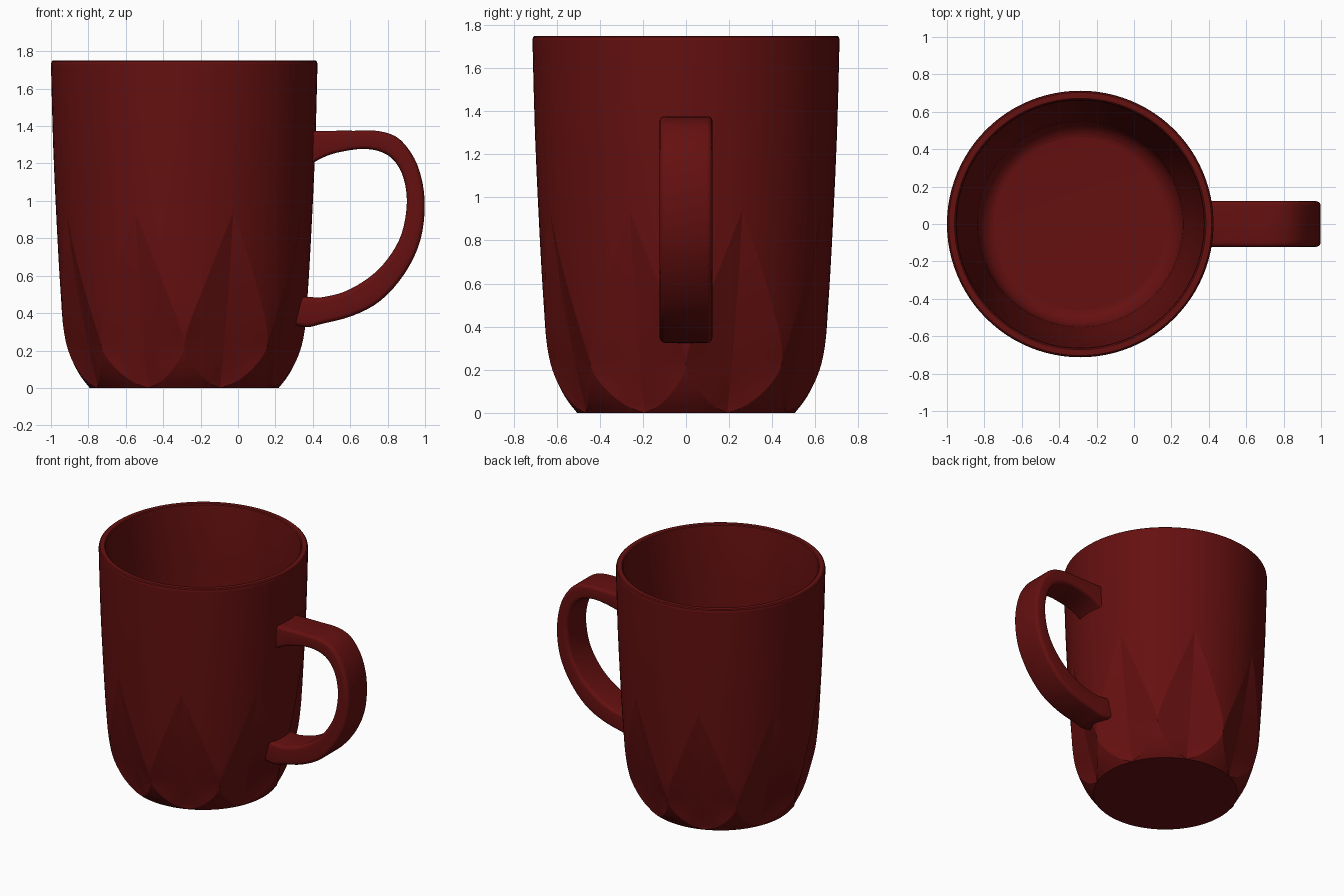
import bpy, bmesh, math
from mathutils import Vector

if "Cube" in bpy.data.objects:
    bpy.data.objects.remove(bpy.data.objects["Cube"])

CX, PETALS, N_IN, N_OUT = -0.2875, 8, 5, 6
OUTER = [(0, .505), (.05, .545), (.1, .576), (.2, .62), (.3, .643), (.5, .66),
         (.94, .685), (1.3, .701), (1.73, .7125)]
CREASE = [(0, .505), (.03, .508), (.22, .555), (.6, .632), (.94, .685)]
WIDTH = [(0, 0), (.02, .28), (.05, .5), (.1, .73), (.15, .89), (.2, .985), (.23, 1),
         (.27, .975), (.35, .88), (.55, .582), (.94, 0)]


def curve(table, x):
    """Smooth (Hermite) lookup through a list of (x, y) points."""
    n = len(table)
    slope = [(table[i + 1][1] - table[i][1]) / (table[i + 1][0] - table[i][0]) for i in range(n - 1)]
    tan = [slope[0]] + [(slope[i] + slope[i + 1]) / 2 for i in range(n - 2)] + [slope[-1]]
    i = max(k for k in range(n - 1) if x >= table[k][0] or k == 0)
    h = table[i + 1][0] - table[i][0]
    t = (x - table[i][0]) / h
    return ((2*t**3 - 3*t*t + 1) * table[i][1] + (t**3 - 2*t*t + t) * h * tan[i]
            + (3*t*t - 2*t**3) * table[i + 1][1] + (t**3 - t*t) * h * tan[i + 1])


def loft(bm, rings):
    for a, b in zip(rings, rings[1:]):
        for i in range(len(a)):
            j = (i + 1) % len(a)
            bm.faces.new((a[i], a[j], b[j], b[i]))
    bm.faces.new(rings[0][::-1])
    bm.faces.new(rings[-1])


def finish(bm, name, angle):
    bmesh.ops.remove_doubles(bm, verts=bm.verts, dist=1e-4)
    bmesh.ops.recalc_face_normals(bm, faces=bm.faces)
    me = bpy.data.meshes.new(name)
    bm.to_mesh(me)
    bm.free()
    ob = bpy.data.objects.new(name, me)
    bpy.context.collection.objects.link(ob)
    me.materials.append(red)
    bpy.ops.object.select_all(action='DESELECT')
    ob.select_set(True)
    bpy.context.view_layer.objects.active = ob
    bpy.ops.object.shade_smooth_by_angle(angle=math.radians(angle))


def cup_ring(bm, z, r, crease=None, w=0):
    """One ring of the cup; inside each petal the wall is a V between crease and edge."""
    half, ring = math.pi / PETALS, []
    a = half * w
    edge = Vector((r * math.cos(a), r * math.sin(a)))
    mid = Vector((crease if crease else r, 0))
    side = [mid.lerp(edge, k / N_IN) for k in range(N_IN)]
    for k in range(N_OUT + 1):
        t = a + (half - a) * k / N_OUT
        side.append(Vector((r * math.cos(t), r * math.sin(t))))
    pts = [Vector((p.x, -p.y)) for p in side[:0:-1]] + side[:-1]
    for n in range(PETALS):
        c = half * (2 * n + 1)
        for p in pts:
            ring.append(bm.verts.new((CX + p.x * math.cos(c) - p.y * math.sin(c),
                                      p.x * math.sin(c) + p.y * math.cos(c), z)))
    return ring


red = bpy.data.materials.new("dark_red")
red.diffuse_color = (0.13, 0.005, 0.005, 1)
red.use_nodes = True
red.node_tree.nodes["Principled BSDF"].inputs["Base Color"].default_value = red.diffuse_color

# Cup: faceted outside, rim, plain inside
bm = bmesh.new()
rows = [0, .008, .02, .035, .05, .075, .1, .125, .15, .175, .2, .23, .26, .3, .35]
rows += [.35 + .59 * k / 10 for k in range(1, 11)]
rings = [cup_ring(bm, z, curve(OUTER, z), curve(CREASE, z), max(0, min(1, curve(WIDTH, z))))
         for z in rows]
for z in (1.1, 1.3, 1.5, 1.73):
    rings.append(cup_ring(bm, z, curve(OUTER, z)))
for z, r in [(1.744, .71), (1.75, .703), (1.75, .672), (1.744, .665), (1.72, .661),
             (1.3, .648), (.9, .63), (.5, .59), (.35, .568)]:
    rings.append(cup_ring(bm, z, r))
for k in range(11):
    t = math.pi / 2 * k / 10
    rings.append(cup_ring(bm, .22 - .12 * math.sin(t), .45 + .1 * math.cos(t)))
loft(bm, rings)
finish(bm, "cup", 10)

# Handle: rounded rectangle swept between an outer and an inner line
outer = [(.385, 1.375), (.5, 1.375), (.62, 1.375), (.76, 1.372), (.87, 1.325), (.96, 1.19),
         (.998, 1.0), (.975, .79), (.89, .61), (.76, .465), (.61, .385), (.45, .343), (.37, .325), (.29, .34)]
inner = [(.385, 1.19), (.44, 1.225), (.53, 1.258), (.68, 1.278), (.8, 1.245), (.875, 1.15),
         (.903, 1.0), (.875, .825), (.8, .69), (.7, .59), (.57, .515), (.45, .485), (.40, .485), (.33, .49)]
outer, inner = ([[(i, p[c]) for i, p in enumerate(line)] for c in (0, 1)] for line in (outer, inner))
bm = bmesh.new()
rings = []
HALF, BEV, STEPS = .122, .025, 52
for s in range(STEPS + 1):
    u = 13 * s / STEPS
    o = Vector((curve(outer[0], u), curve(outer[1], u)))
    i = Vector((curve(inner[0], u), curve(inner[1], u)))
    d, h = (o - i).normalized(), (o - i).length / 2
    ring = []
    for q, (sy, sd) in enumerate([(1, 1), (-1, 1), (-1, -1), (1, -1)]):
        for k in range(5):
            t = math.pi / 2 * (q + k / 4)
            y = sy * (HALF - BEV) + BEV * math.cos(t)
            p = (o + i) / 2 + d * (sd * (h - BEV) + BEV * math.sin(t))
            ring.append(bm.verts.new((p.x, y, p.y)))
    rings.append(ring)
loft(bm, rings)
finish(bm, "handle", 35)
